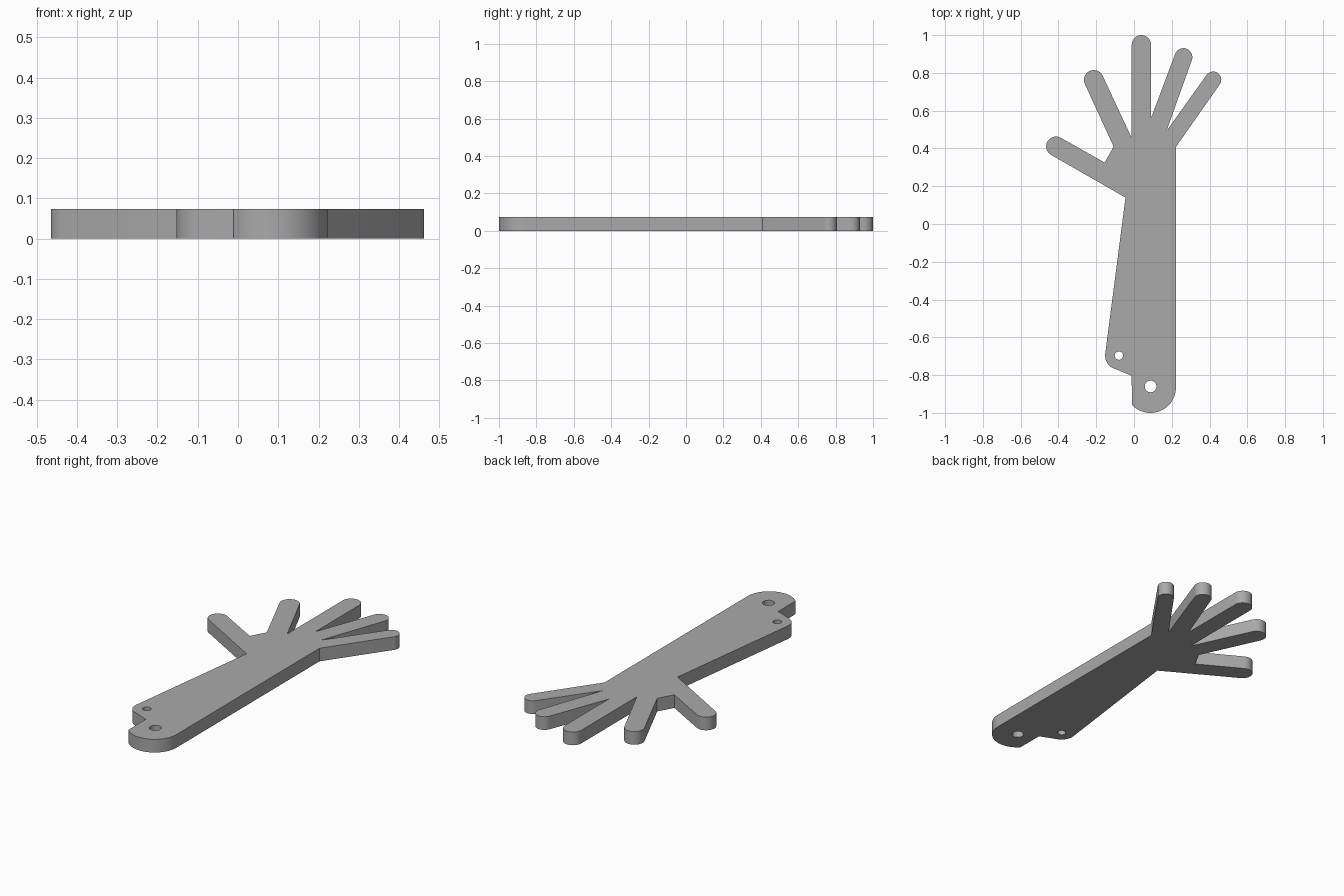
import bpy
from math import cos, sin, radians

if "Cube" in bpy.data.objects:
    bpy.data.objects.remove(bpy.data.objects["Cube"])

THICK = 0.074


def arc(cx, cy, r, start, end, n=16):
    """Points on an arc, angles in degrees."""
    pts = []
    for i in range(n + 1):
        a = radians(start + (end - start) * i / n)
        pts.append((cx + r * cos(a), cy + r * sin(a)))
    return pts


def fingertip(cx, cy, r, direction):
    """Rounded finger end, walked clockwise."""
    return arc(cx, cy, r, direction + 90, direction - 90)


# Outline, clockwise from the base of the thumb
outline = [(-0.045, 0.14)]
outline += fingertip(-0.413, 0.411, 0.052, 150)      # thumb
outline += [(-0.155, 0.325), (-0.108, 0.41)]
outline += fingertip(-0.213, 0.763, 0.052, 115)      # index finger
outline += [(-0.012, 0.455)]
outline += fingertip(0.039, 0.949, 0.051, 90)        # middle finger
outline += [(0.09, 0.56)]
outline += fingertip(0.262, 0.884, 0.047, 70)        # ring finger
outline += [(0.172, 0.492)]
outline += fingertip(0.419, 0.764, 0.043, 55)        # little finger
outline += [(0.222, 0.408)]
outline += arc(0.087, -0.865, 0.135, 0, -137, 28)    # rounded arm end
outline += [(-0.012, -0.803)]
outline += arc(-0.08, -0.697, 0.073, -115, -187, 12)  # small lug

# Pivot holes
holes = [arc(0.088, -0.86, 0.031, 0, 360, 32)[:-1],
         arc(-0.08, -0.697, 0.022, 0, 360, 32)[:-1]]

# Filled and extruded flat curve
curve = bpy.data.curves.new("hand_arm", 'CURVE')
curve.dimensions = '2D'
curve.fill_mode = 'BOTH'
curve.extrude = THICK / 2
for pts in [outline] + holes:
    spline = curve.splines.new('POLY')
    spline.points.add(len(pts) - 1)
    for p, (x, y) in zip(spline.points, pts):
        p.co = (x, y, 0, 1)
    spline.use_cyclic_u = True

hand = bpy.data.objects.new("hand_arm", curve)
bpy.context.collection.objects.link(hand)
hand.location.z = THICK / 2
bpy.context.view_layer.objects.active = hand
hand.select_set(True)
bpy.ops.object.convert(target='MESH')

# Weld, orient and shade
hand = bpy.context.object
bpy.ops.object.mode_set(mode='EDIT')
bpy.ops.mesh.select_all(action='SELECT')
bpy.ops.mesh.remove_doubles(threshold=0.0001)
bpy.ops.mesh.normals_make_consistent(inside=False)
bpy.ops.object.mode_set(mode='OBJECT')
bpy.ops.object.shade_smooth_by_angle(angle=radians(20))

grey = bpy.data.materials.new("plain grey")
grey.diffuse_color = (0.4, 0.4, 0.4, 1)
grey.use_nodes = True
grey.node_tree.nodes["Principled BSDF"].inputs["Base Color"].default_value = grey.diffuse_color
hand.data.materials.clear()
hand.data.materials.append(grey)
